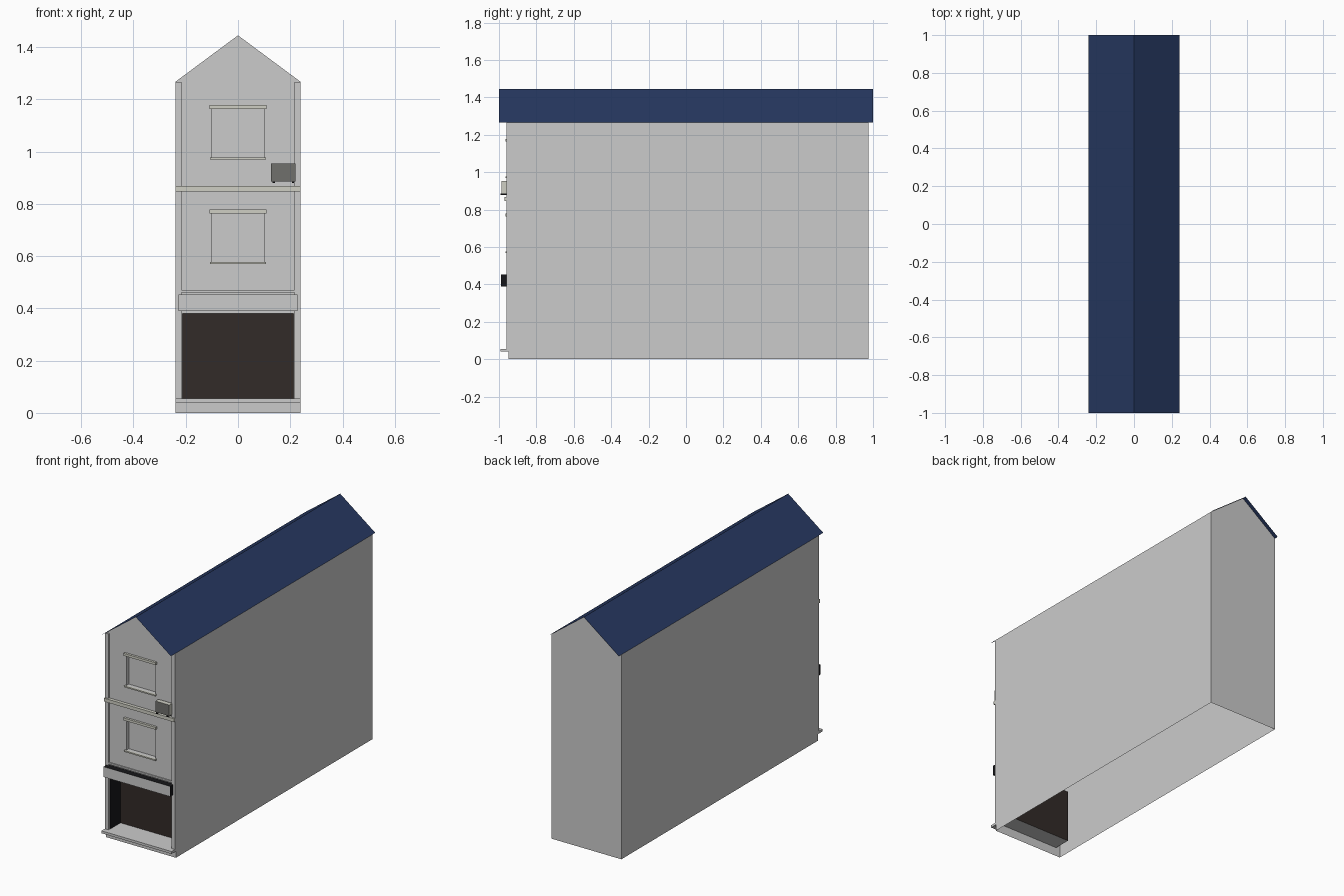
import bpy
import bmesh

if "Cube" in bpy.data.objects:
    bpy.data.objects.remove(bpy.data.objects["Cube"])

W = 0.24                    # half width
FRONT, BACK = -0.95, 0.975  # wall planes
EAVE, RIDGE = 1.267, 1.445
SHOP = (0.213, 0.055, 0.38)  # half width, bottom, top of the shop opening
SHOP_Y = -0.845
WINDOWS = [(0.575, 0.765), (0.975, 1.165)]
WIN_X, WIN_Y = 0.1, -0.925


def material(name, r, g, b):
    m = bpy.data.materials.new(name)
    m.diffuse_color = (r, g, b, 1)
    m.use_nodes = True
    m.node_tree.nodes["Principled BSDF"].inputs["Base Color"].default_value = m.diffuse_color
    return m


navy = material("navy", 0.02, 0.04, 0.12)
black = material("black", 0.008, 0.008, 0.01)
brown = material("dark_brown", 0.032, 0.024, 0.021)
stone = material("stone", 0.62, 0.62, 0.55)
dark_grey = material("dark_grey", 0.16, 0.16, 0.15)


def add_object(name, bm, mat=None):
    me = bpy.data.meshes.new(name)
    bm.to_mesh(me)
    bm.free()
    ob = bpy.data.objects.new(name, me)
    bpy.context.collection.objects.link(ob)
    if mat:
        me.materials.append(mat)
    return ob


def face(bm, pts):
    return bm.faces.new([bm.verts.new(p) for p in pts])


def panels(name, polys, mat=None):
    bm = bmesh.new()
    for p in polys:
        face(bm, p)
    bmesh.ops.remove_doubles(bm, verts=bm.verts, dist=1e-5)
    return add_object(name, bm, mat)


def box(name, x0, x1, y0, y1, z0, z1, mat=None):
    bm = bmesh.new()
    bmesh.ops.create_cube(bm, size=1)
    for v in bm.verts:
        v.co = (x1 if v.co.x > 0 else x0,
                y1 if v.co.y > 0 else y0,
                z1 if v.co.z > 0 else z0)
    return add_object(name, bm, mat)


# House shell: open underneath, front wall with three openings
bm = bmesh.new()
xs = [-W, -SHOP[0], -WIN_X, WIN_X, SHOP[0], W]
zs = [0, SHOP[1], SHOP[2], *WINDOWS[0], *WINDOWS[1], EAVE]
for i, (x0, x1) in enumerate(zip(xs, xs[1:])):
    for j, (z0, z1) in enumerate(zip(zs, zs[1:])):
        if (j == 1 and 0 < i < 4) or (j in (3, 5) and i == 2):
            continue
        face(bm, [(x0, FRONT, z0), (x1, FRONT, z0), (x1, FRONT, z1), (x0, FRONT, z1)])
face(bm, [(x, FRONT, EAVE) for x in xs] + [(0, FRONT, RIDGE)])
face(bm, [(W, BACK, 0), (-W, BACK, 0), (-W, BACK, EAVE), (0, BACK, RIDGE), (W, BACK, EAVE)])
face(bm, [(W, FRONT, 0), (W, BACK, 0), (W, BACK, EAVE), (W, FRONT, EAVE)])
face(bm, [(-W, BACK, 0), (-W, FRONT, 0), (-W, FRONT, EAVE), (-W, BACK, EAVE)])
# Window recesses
for z0, z1 in WINDOWS:
    ring = [(-WIN_X, z0), (WIN_X, z0), (WIN_X, z1), (-WIN_X, z1)]
    face(bm, [(x, WIN_Y, z) for x, z in ring])
    for (xa, za), (xb, zb) in zip(ring, ring[1:] + ring[:1]):
        face(bm, [(xa, FRONT, za), (xb, FRONT, zb), (xb, WIN_Y, zb), (xa, WIN_Y, za)])
bmesh.ops.remove_doubles(bm, verts=bm.verts, dist=1e-5)
add_object("house_shell", bm)

# Thin pitched roof overhanging both gables
panels("roof", [[(s * W, -s, EAVE), (s * W, s, EAVE), (0, s, RIDGE), (0, -s, RIDGE)]
                for s in (1, -1)], navy)

# Shop recess
sx, sz0, sz1 = SHOP
panels("shop_back_panel", [[(-sx, SHOP_Y, sz0), (sx, SHOP_Y, sz0),
                            (sx, SHOP_Y, sz1), (-sx, SHOP_Y, sz1)]], brown)
panels("shop_floor", [[(-sx, FRONT, sz0), (sx, FRONT, sz0),
                       (sx, SHOP_Y, sz0), (-sx, SHOP_Y, sz0)]])
panels("shop_side_walls", [
    [(-sx, FRONT, sz0), (-sx, SHOP_Y, sz0), (-sx, SHOP_Y, sz1), (-sx, FRONT, sz1)],
    [(sx, SHOP_Y, sz0), (sx, FRONT, sz0), (sx, FRONT, sz1), (sx, SHOP_Y, sz1)],
    [(-sx, SHOP_Y, sz1), (sx, SHOP_Y, sz1), (sx, FRONT, sz1), (-sx, FRONT, sz1)]], black)

# Front mouldings
box("shop_step", -W, W, -0.993, FRONT, 0.04, 0.055)
for side, s in (("left", -1), ("right", 1)):
    a, b = sorted((s * 0.216, s * W))
    box(side + "_pilaster", a, b, -0.96, FRONT, 0.055, EAVE)
box("sign_top_band", -0.216, 0.216, -0.957, FRONT, 0.46, 0.47)
box("floor_ledge", -W, W, -0.97, FRONT, 0.847, 0.868, stone)
for name, (z0, z1) in zip(("lower", "upper"), WINDOWS):
    box(name + "_window_lintel", -0.11, 0.11, -0.964, FRONT, z1 - 0.002, z1 + 0.013, stone)
    box(name + "_window_sill", -0.107, 0.107, -0.964, FRONT, z0 - 0.006, z0 + 0.002, stone)

# Shop sign: black case with a pale face
box("sign_case", -0.228, 0.228, -0.988, FRONT, 0.39, 0.453, black)
panels("sign_face", [[(-0.228, -0.989, 0.39), (0.228, -0.989, 0.39),
                      (0.228, -0.989, 0.453), (-0.228, -0.989, 0.453)]])

# Air conditioner on two brackets
box("air_conditioner", 0.126, 0.22, -0.987, -0.958, 0.886, 0.954, stone)
panels("air_conditioner_grille", [[(0.126, -0.988, 0.886), (0.22, -0.988, 0.886),
                                   (0.22, -0.988, 0.954), (0.126, -0.988, 0.954)]], dark_grey)
for i, x in enumerate((0.137, 0.21)):
    box(f"air_conditioner_bracket_{i + 1}", x - 0.004, x + 0.004,
        -0.992, FRONT, 0.879, 0.886, black)
